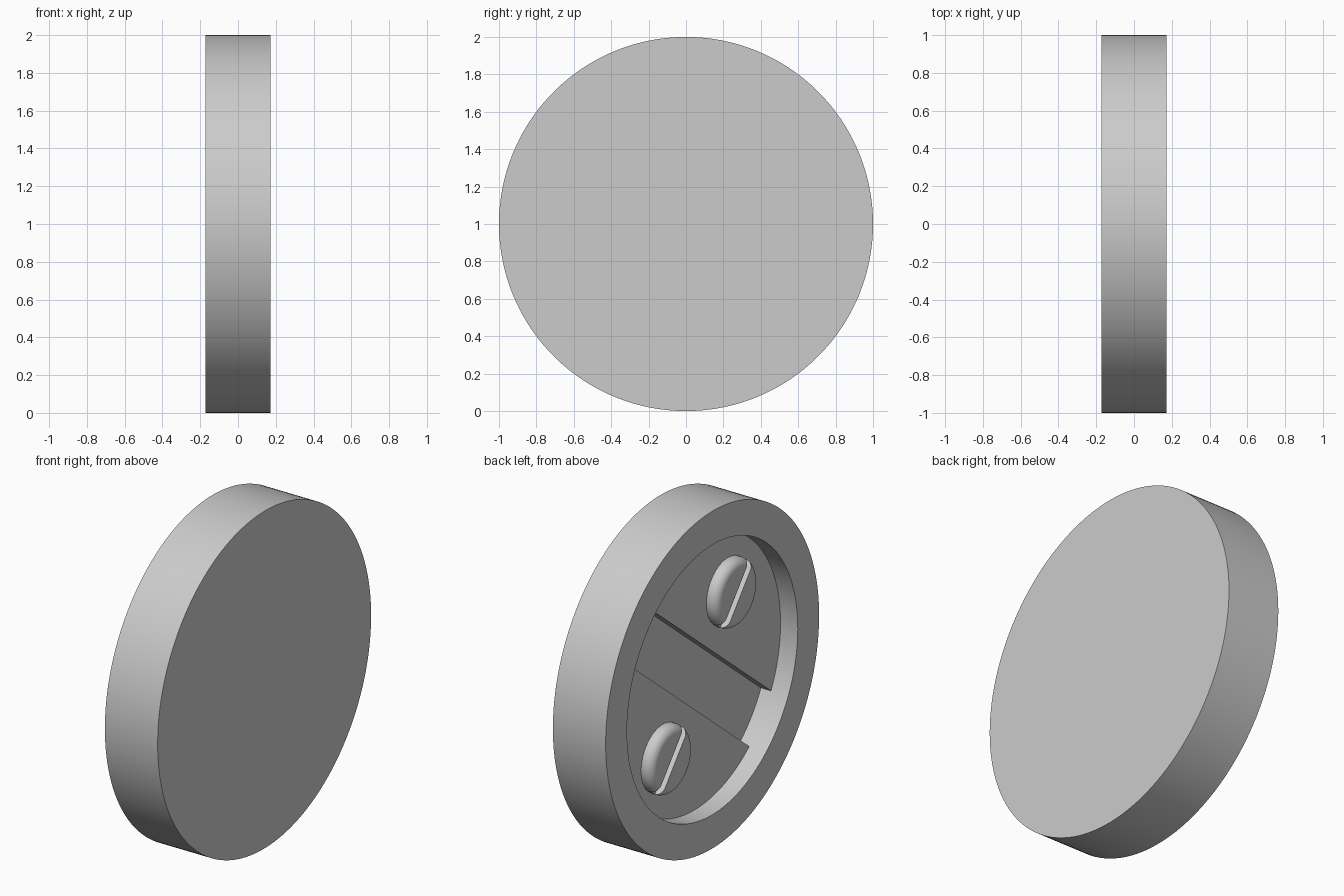
import bpy, bmesh, math
from mathutils import Matrix, Vector

cube = bpy.data.objects.get("Cube")
if cube:
    bpy.data.objects.remove(cube, do_unlink=True)

# One grey material for the whole model
GREY = (0.6, 0.6, 0.6, 1.0)
metal = bpy.data.materials.new("plain grey")
metal.use_nodes = True
metal.diffuse_color = GREY
metal.node_tree.nodes["Principled BSDF"].inputs["Base Color"].default_value = GREY

# Dimensions; local z is the disc axis, local x runs along the groove
HALF = 0.173
RECESS_R = 0.8
PAD_Z = 0.06
GROOVE_Z = -0.006
GROOVE_HALF = 0.162
SCREW_R, SCREW_H, FILLET = 0.2, 0.07, 0.05
SCREW_DIST = 0.486
SLOT_HALF = 0.023

# The disc axis points to -x, and the groove is tilted in the y-z plane
tilt = math.radians(39)
c, s = math.cos(tilt), math.sin(tilt)
FRAME = Matrix(((0, 0, -1, 0), (c, s, 0, 0), (s, -c, 0, 1), (0, 0, 0, 1)))


def finish(bm, name, place=Matrix()):
    bmesh.ops.recalc_face_normals(bm, faces=bm.faces)
    mesh = bpy.data.meshes.new(name)
    bm.to_mesh(mesh)
    bm.free()
    mesh.materials.append(metal)
    obj = bpy.data.objects.new(name, mesh)
    bpy.context.collection.objects.link(obj)
    obj.matrix_world = FRAME @ place
    bpy.ops.object.select_all(action='DESELECT')
    obj.select_set(True)
    bpy.context.view_layer.objects.active = obj
    bpy.ops.object.shade_smooth_by_angle(angle=math.radians(30))
    return obj


def lathe(profile, sides):
    """Turn (radius, height) points about z and cap both ends."""
    bm = bmesh.new()
    rings = []
    for r, z in profile:
        rings.append([bm.verts.new((r * math.cos(a), r * math.sin(a), z))
                      for a in (math.tau * i / sides for i in range(sides))])
    for low, high in zip(rings, rings[1:]):
        for i in range(sides):
            j = (i + 1) % sides
            bm.faces.new((low[i], low[j], high[j], high[i]))
    bm.faces.new(rings[0])
    bm.faces.new(rings[-1])
    return bm


def keep_beyond(bm, offset):
    """Cut along a plane facing x, keep the far part and close it."""
    cut = bmesh.ops.bisect_plane(bm, geom=bm.verts[:] + bm.edges[:] + bm.faces[:],
                                 plane_co=(offset, 0, 0), plane_no=(1, 0, 0),
                                 clear_inner=True)
    edges = [e for e in cut["geom_cut"] if isinstance(e, bmesh.types.BMEdge)]
    bmesh.ops.holes_fill(bm, edges=edges, sides=0)


# Disc body with a round recess
finish(lathe([(1, -HALF), (1, HALF), (RECESS_R, HALF), (RECESS_R, GROOVE_Z)], 160), "disc_body")

for label, side in (("upper", -1), ("lower", 1)):
    # Raised pad on one side of the groove, let slightly into the body
    pad = lathe([(RECESS_R + 0.005, GROOVE_Z - 0.01), (RECESS_R + 0.005, PAD_Z)], 160)
    keep_beyond(pad, GROOVE_HALF)
    finish(pad, label + "_pad", Matrix.Rotation(side * math.pi / 2, 4, 'Z'))

    # Screw head: a thin base forming the slot floor, and two rounded halves
    spot = Matrix.Translation(Vector((0, side * SCREW_DIST, PAD_Z)))
    finish(lathe([(SCREW_R - 0.002, -0.01), (SCREW_R - 0.002, 0.025)], 64),
           label + "_screw_base", spot)
    arc = [math.pi / 2 * i / 8 for i in range(9)]
    head = [(SCREW_R, -0.01)] + [
        (SCREW_R - FILLET + FILLET * math.cos(a), SCREW_H - FILLET + FILLET * math.sin(a))
        for a in arc]
    for half, turn in (("left", 0), ("right", math.pi)):
        bm = lathe(head, 64)
        keep_beyond(bm, SLOT_HALF)
        finish(bm, f"{label}_screw_{half}_half", spot @ Matrix.Rotation(turn, 4, 'Z'))
